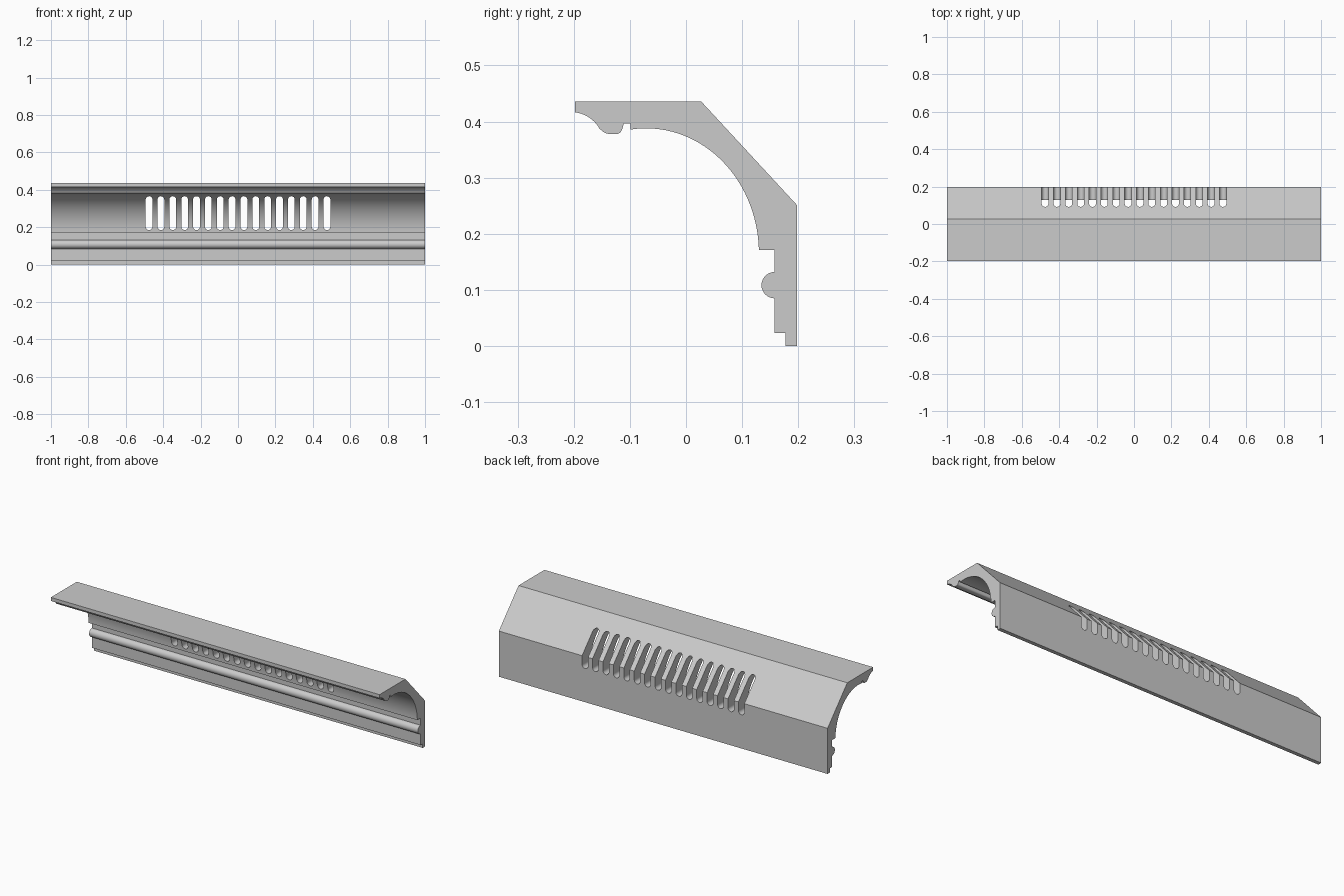
import bpy, bmesh
from math import sin, cos, pi, radians
from mathutils import Vector

if "Cube" in bpy.data.objects:
    bpy.data.objects.remove(bpy.data.objects["Cube"])


def arc(cy, cz, ry, rz, a0, a1, n):
    """Points along an elliptical arc, angles in degrees."""
    return [(cy + ry * cos(radians(a0 + (a1 - a0) * i / n)),
             cz + rz * sin(radians(a0 + (a1 - a0) * i / n))) for i in range(n + 1)]


def add_prism(bm, points, offset):
    """Closed solid swept from a planar outline."""
    face = bm.faces.new([bm.verts.new(p) for p in points])
    new = bmesh.ops.extrude_face_region(bm, geom=[face])["geom"]
    bmesh.ops.translate(bm, vec=Vector(offset),
                        verts=[v for v in new if isinstance(v, bmesh.types.BMVert)])


def finish(bm, name):
    bmesh.ops.recalc_face_normals(bm, faces=bm.faces[:])
    mesh = bpy.data.meshes.new(name)
    bm.to_mesh(mesh)
    bm.free()
    ob = bpy.data.objects.new(name, mesh)
    bpy.context.collection.objects.link(ob)
    return ob


# Moulding cross-section (y, z): back, foot, round bead, cove, top lip
profile = [(-0.198, 0.436), (0.027, 0.436), (0.198, 0.251), (0.198, 0.0),
           (0.177, 0.0), (0.177, 0.023), (0.158, 0.023)]
profile += [(0.158, 0.085)] + arc(0.158, 0.1085, 0.0235, 0.0235, 270, 90, 16)[1:]
profile += [(0.158, 0.171)]
profile += arc(-0.071, 0.165, 0.201, 0.223, 1.5, 98, 32)
profile += [(-0.099, 0.397), (-0.111, 0.397), (-0.113, 0.388)]
profile += arc(-0.124, 0.388, 0.010, 0.010, -15, -90, 6)
profile += arc(-0.135, 0.397, 0.021, 0.019, -95, -145, 6)
profile += arc(-0.205, 0.360, 0.058, 0.057, 28, 83, 10)

bm = bmesh.new()
add_prism(bm, [(-1, y, z) for y, z in profile], (2, 0, 0))
moulding = finish(bm, "cove_moulding")

# Row of round-ended vent slots cut from front to back
COUNT, PITCH, R, Z0, Z1 = 16, 0.0634, 0.018, 0.185, 0.366
bm = bmesh.new()
for i in range(COUNT):
    x = (i - (COUNT - 1) / 2) * PITCH
    outline = arc(x, Z1 - R, R, R, 0, 180, 12) + arc(x, Z0 + R, R, R, 180, 360, 12)
    add_prism(bm, [(px, -0.05, pz) for px, pz in outline], (0, 0.4, 0))
cutter = finish(bm, "slot_cutter")
cutter.hide_render = True

mod = moulding.modifiers.new("slots", "BOOLEAN")
mod.operation, mod.solver, mod.object = "DIFFERENCE", "EXACT", cutter
bpy.context.view_layer.objects.active = moulding
moulding.select_set(True)
cutter.select_set(False)
bpy.ops.object.modifier_apply(modifier=mod.name)
bpy.data.objects.remove(cutter)
bpy.ops.object.shade_smooth_by_angle(angle=radians(30))
